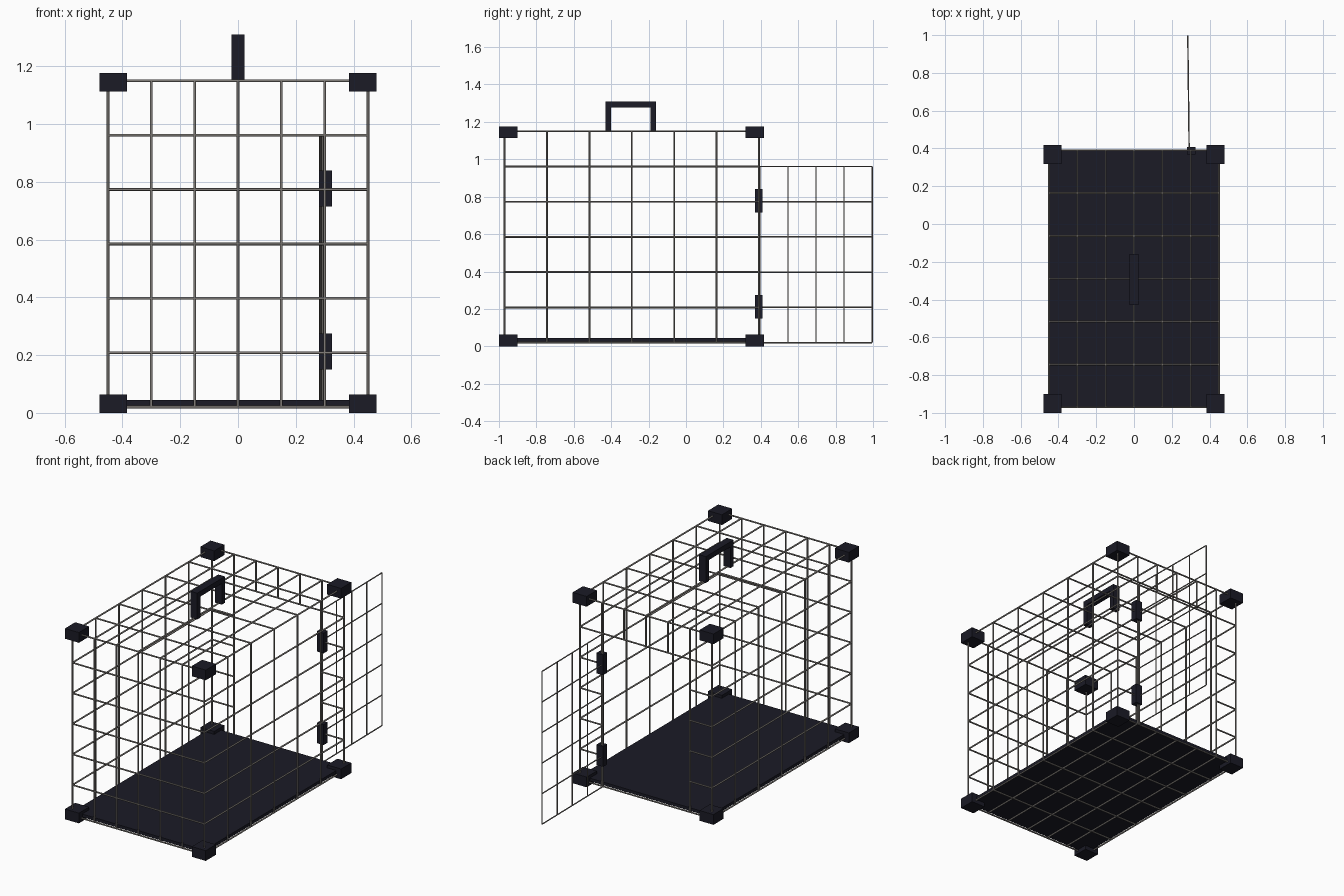
import bpy
import bmesh
from mathutils import Vector, Matrix

cube = bpy.data.objects.get("Cube")
if cube:
    bpy.data.objects.remove(cube, do_unlink=True)


def material(name, color):
    m = bpy.data.materials.new(name)
    m.use_nodes = True
    m.diffuse_color = color
    m.node_tree.nodes["Principled BSDF"].inputs["Base Color"].default_value = color
    return m


steel = material("grey steel", (0.22, 0.205, 0.19, 1))
plastic = material("dark plastic", (0.0105, 0.0105, 0.019, 1))


def finish(name, bm, mat):
    mesh = bpy.data.meshes.new(name)
    bm.to_mesh(mesh)
    bm.free()
    mesh.materials.append(mat)
    obj = bpy.data.objects.new(name, mesh)
    bpy.context.collection.objects.link(obj)
    return obj


def box(name, lo, hi):
    lo, hi = Vector(lo), Vector(hi)
    bm = bmesh.new()
    bmesh.ops.create_cube(bm, size=1, matrix=Matrix.LocRotScale((lo + hi) / 2, None, hi - lo))
    return finish(name, bm, plastic)


def wire(bm, a, b, radius):
    a, b = Vector(a), Vector(b)
    d = b - a
    rot = d.to_track_quat('Z', 'Y').to_matrix().to_4x4()
    bmesh.ops.create_cone(bm, cap_ends=True, segments=8, radius1=radius, radius2=radius,
                          depth=d.length, matrix=Matrix.Translation((a + b) / 2) @ rot)


def steps(lo, hi, n):
    return [lo + (hi - lo) * i / n for i in range(n + 1)]


def panel(name, place, us, vs, hole=None, radius=0.0048):
    """Wire grid over us and vs; hole = (first u, last u, top v) leaves a doorway."""
    bm = bmesh.new()
    for u in us:
        start = vs[0]
        if hole and hole[0] + 0.01 < u < hole[1] - 0.01:
            start = hole[2]
        wire(bm, place(u, start), place(u, vs[-1]), radius)
    for v in vs:
        if hole and v < hole[2] - 0.01:
            spans = [(us[0], hole[0]), (hole[1], us[-1])]
        else:
            spans = [(us[0], us[-1])]
        for a, b in spans:
            wire(bm, place(a, v), place(b, v), radius)
    obj = finish(name, bm, steel)
    for p in obj.data.polygons:
        p.use_smooth = len(p.vertices) == 4
    return obj


# Cage walls, roof and floor grid
xs = steps(-0.45, 0.45, 6)
ys = steps(-0.97, 0.39, 6)
zs = steps(0.02, 1.15, 6)
panel("front_grid", lambda u, v: (u, ys[0], v), xs, zs)
panel("back_grid", lambda u, v: (u, ys[-1], v), xs, zs, (xs[1], xs[5], zs[5]))
panel("left_grid", lambda u, v: (xs[-1], u, v), ys, zs)
panel("right_grid", lambda u, v: (xs[0], u, v), ys, zs)
panel("roof_grid", lambda u, v: (u, v, zs[-1]), xs, ys)
panel("floor_grid", lambda u, v: (u, v, zs[0]), xs, ys)

# Open door, swung out behind the cage
panel("door", lambda u, v: (0.292 - 0.012 * (u - 0.39), u, v),
      steps(0.395, 0.995, 4), zs[:6], radius=0.0036)

# Floor tray
box("floor_tray", (-0.447, -0.967, 0.026), (0.447, 0.387, 0.045))

# Corner blocks
for xn, x0 in (("right", -0.48), ("left", 0.385)):
    for yn, y0 in (("front", -1.0), ("back", 0.318)):
        for zn, z0 in (("bottom", 0.0), ("top", 1.113)):
            box(f"corner_{zn}_{yn}_{xn}", (x0, y0, z0),
                (x0 + 0.095, y0 + 0.1, z0 + 0.063))

# Door hinges
for name, z in (("lower_hinge", 0.15), ("upper_hinge", 0.715)):
    box(name, (0.28, 0.368, z), (0.326, 0.408, z + 0.125))

# Carrying handle, a bridge profile extruded across
outline = [(-0.43, 1.148), (-0.43, 1.31), (-0.16, 1.31), (-0.16, 1.148),
           (-0.19, 1.148), (-0.19, 1.278), (-0.4, 1.278), (-0.4, 1.148)]
bm = bmesh.new()
face = bm.faces.new([bm.verts.new((-0.023, y, z)) for y, z in outline])
side = bmesh.ops.extrude_face_region(bm, geom=[face])["geom"]
bmesh.ops.translate(bm, vec=(0.046, 0, 0),
                    verts=[g for g in side if isinstance(g, bmesh.types.BMVert)])
bmesh.ops.recalc_face_normals(bm, faces=bm.faces[:])
finish("handle", bm, plastic)
